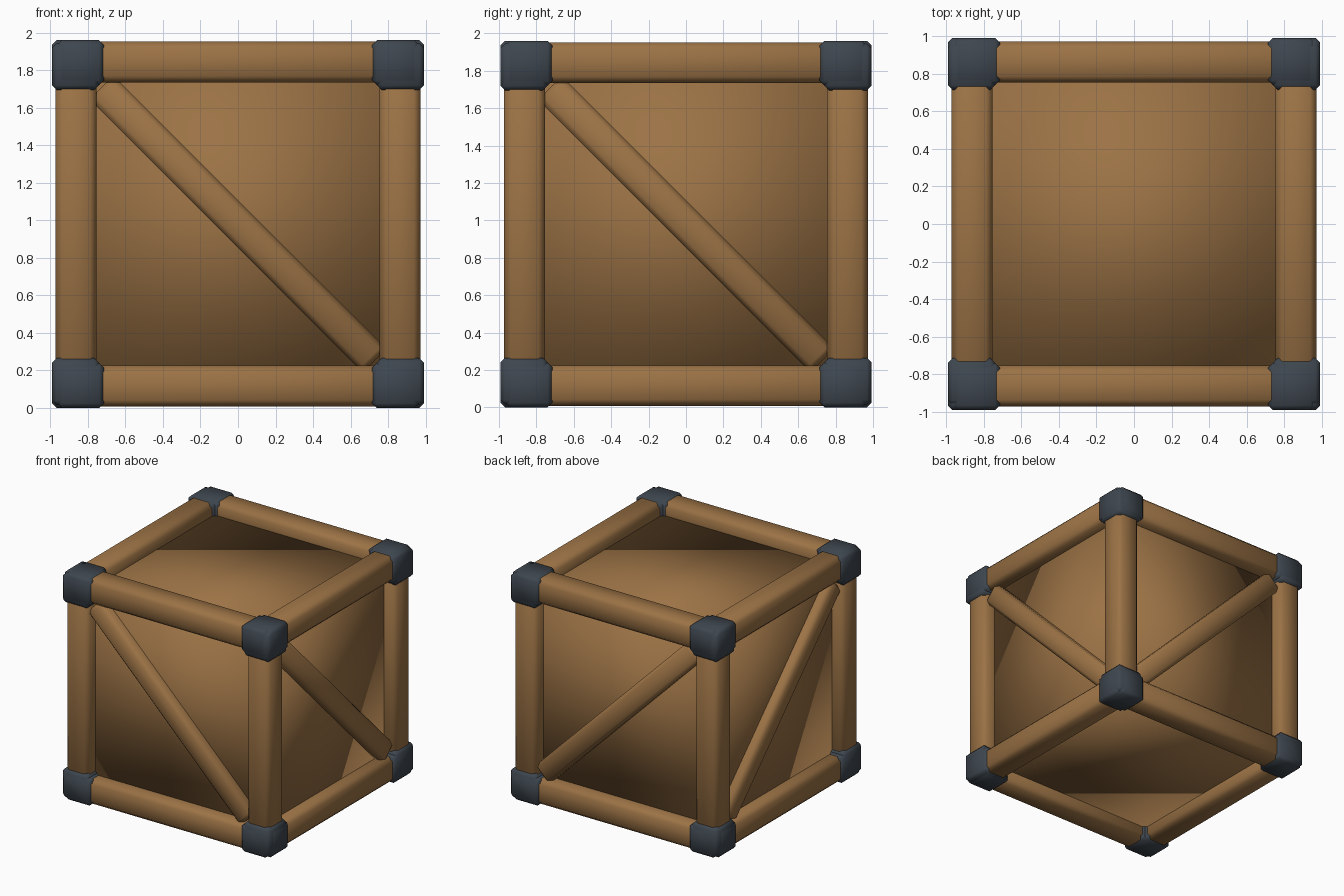
import bpy
import bmesh
from itertools import product
from math import radians
from mathutils import Matrix, Vector

cube = bpy.data.objects.get("Cube")
if cube:
    bpy.data.objects.remove(cube, do_unlink=True)

MID = 0.98      # height of the crate's centre
PANEL = 0.865   # half size of the inner box
BEAM_IN, BEAM_OUT = 0.755, 0.972


def material(name, colour):
    mat = bpy.data.materials.new(name)
    mat.use_nodes = True
    mat.diffuse_color = colour
    mat.node_tree.nodes["Principled BSDF"].inputs["Base Color"].default_value = colour
    return mat


wood = material("warm_wood", (0.33, 0.17, 0.06, 1))
iron = material("dark_slate_iron", (0.048, 0.062, 0.078, 1))


def add_box(bm, low, high, bevel=0.0, turn=None):
    """Add a box between two corners, optionally bevelled and turned."""
    low, high = Vector(low), Vector(high)
    part = bmesh.new()
    bmesh.ops.create_cube(part, size=1)
    bmesh.ops.scale(part, vec=high - low, verts=part.verts)
    if bevel:
        bmesh.ops.bevel(part, geom=part.edges[:], offset=bevel, segments=1,
                        affect='EDGES')
    if turn:
        bmesh.ops.transform(part, matrix=turn, verts=part.verts)
    bmesh.ops.translate(part, vec=(low + high) / 2, verts=part.verts)
    mesh = bpy.data.meshes.new("temp")
    part.to_mesh(mesh)
    part.free()
    bm.from_mesh(mesh)
    bpy.data.meshes.remove(mesh)


def finish(bm, name, mat):
    for face in bm.faces:
        face.smooth = True
    mesh = bpy.data.meshes.new(name)
    bm.to_mesh(mesh)
    bm.free()
    mesh.materials.append(mat)
    obj = bpy.data.objects.new(name, mesh)
    obj.location.z = MID
    bpy.context.collection.objects.link(obj)
    return obj


def span(sign, inner, outer):
    return sorted((sign * inner, sign * outer))


# Inner box, softly shaded
bm = bmesh.new()
add_box(bm, [-PANEL] * 3, [PANEL] * 3)
finish(bm, "inner_box", wood)

# Twelve frame beams, four along each axis
for axis, label in enumerate(("cross", "side", "upright")):
    bm = bmesh.new()
    for signs in product((-1, 1), repeat=2):
        ranges = [span(s, BEAM_IN, BEAM_OUT) for s in signs]
        ranges.insert(axis, (-0.9, 0.9))
        add_box(bm, *zip(*ranges), bevel=0.034)
    finish(bm, label + "_beams", wood)

# Diagonal braces on the four upright faces
for side, label in ((-1, "front"), (1, "back")):
    bm = bmesh.new()
    y = span(side, 0.77, 0.945)
    add_box(bm, (-1.03, y[0], -0.09), (1.03, y[1], 0.09), 0.03,
            Matrix.Rotation(radians(45), 4, 'Y'))
    finish(bm, label + "_brace", wood)
for side, label in ((-1, "left_hand"), (1, "right_hand")):
    bm = bmesh.new()
    x = span(side, 0.77, 0.945)
    add_box(bm, (x[0], -1.03, -0.09), (x[1], 1.03, 0.09), 0.03,
            Matrix.Rotation(radians(-45), 4, 'X'))
    finish(bm, label + "_brace", wood)

# Iron corner caps, each made of three overlapping sleeves
for number, signs in enumerate(product((-1, 1), repeat=3), 1):
    bm = bmesh.new()
    for axis in range(3):
        ranges = [span(s, 0.74, 0.98 if i == 2 else 0.992)
                  for i, s in enumerate(signs)]
        ranges[axis] = span(signs[axis], 0.715, 0.965)
        add_box(bm, *zip(*ranges), bevel=0.025)
    finish(bm, "corner_cap_%d" % number, iron)
